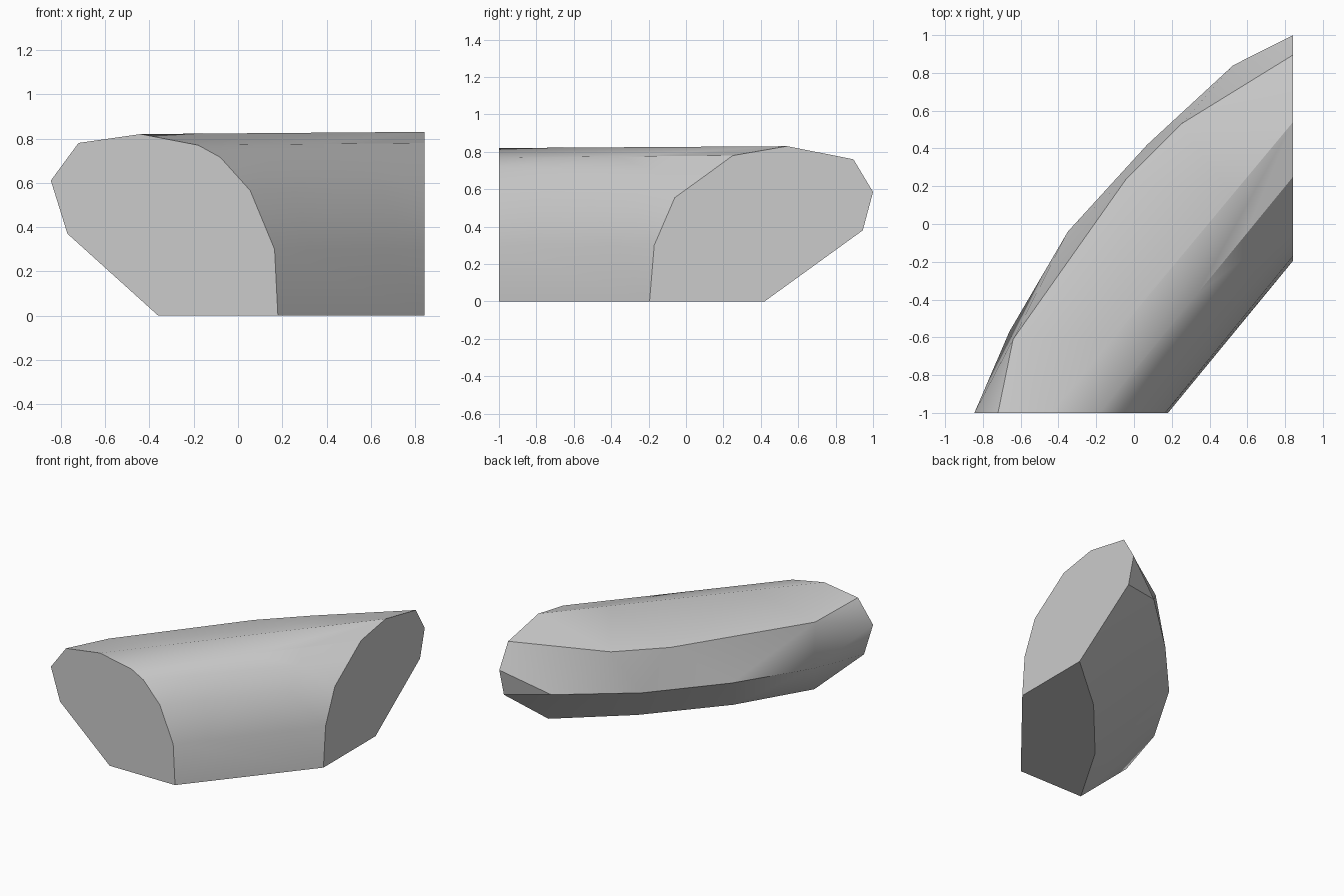
import bpy
import bmesh
import math
from mathutils import Vector

old = bpy.data.objects.get("Cube")
if old:
    bpy.data.objects.remove(old, do_unlink=True)

FRONT, SIDE = -1.0, 0.842   # planes of the two flat cut ends

stone = bpy.data.materials.new("light grey")
stone.use_nodes = True
stone.diffuse_color = (0.6, 0.6, 0.6, 1)
stone.node_tree.nodes["Principled BSDF"].inputs["Base Color"].default_value = (0.6, 0.6, 0.6, 1)


def front(x, z):
    return Vector((x, FRONT, z))


def side(y, z):
    return Vector((SIDE, y, z))


def straight(a, b, steps=4):
    return [a.lerp(b, i / steps) for i in range(steps + 1)]


def strip(bm, a, b):
    """Join two lengthwise rows of vertices, always taking the shorter diagonal."""
    i = j = 0
    while i < len(a) - 1 or j < len(b) - 1:
        step_a = j == len(b) - 1 or (
            i < len(a) - 1
            and (a[i + 1].co - b[j].co).length < (a[i].co - b[j + 1].co).length)
        if step_a:
            tri = (a[i], a[i + 1], b[j])
            i += 1
        else:
            tri = (a[i], b[j + 1], b[j])
            j += 1
        if len(set(tri)) == 3:
            bm.faces.new(tri)


# Straight inner wall rolling over to the top ridge
rows = [straight(front(*f), side(*s)) for f, s in (
    ((0.18, 0), (-0.195, 0)),
    ((0.165, 0.30), (-0.17, 0.30)),
    ((0.055, 0.565), (-0.06, 0.555)),
    ((-0.08, 0.715), (0.12, 0.685)),
    ((-0.18, 0.77), (0.25, 0.78)),
    ((-0.44, 0.82), (0.54, 0.83)))]

# Bowed outer wall: upper crease, end points, lower crease and foot
upper = [Vector(p) for p in ((-0.64, -0.61, 0.725), (-0.04, 0.24, 0.70), (0.25, 0.53, 0.70))]
lower = [Vector(p) for p in ((-0.66, -0.57, 0.40), (-0.35, -0.04, 0.41),
                             (0.07, 0.42, 0.40), (0.525, 0.84, 0.425))]
foot = [Vector(p) for p in ((-0.055, -0.483, 0), (0.383, 0.023, 0))]
rows += [
    [front(-0.72, 0.78)] + upper + [side(0.895, 0.76)],
    [front(-0.845, 0.61)] + lower + [side(1.0, 0.585)],
    [front(-0.77, 0.37)] + lower + [side(0.945, 0.38)],
    [front(-0.36, 0)] + foot + [side(0.42, 0)]]

# Skin the rows, then close both ends
bm = bmesh.new()
shared = {}


def vert(p):
    key = tuple(round(c, 4) for c in p)
    if key not in shared:
        shared[key] = bm.verts.new(p)
    return shared[key]


rings = [[vert(p) for p in row] for row in rows]
for a, b in zip(rings, rings[1:] + rings[:1]):
    strip(bm, a, b)
bm.faces.new([r[0] for r in rings])
bm.faces.new([r[-1] for r in rings])
bmesh.ops.recalc_face_normals(bm, faces=bm.faces)
bmesh.ops.dissolve_limit(bm, angle_limit=math.radians(0.5), verts=bm.verts, edges=bm.edges)

mesh = bpy.data.meshes.new("curved_block")
bm.to_mesh(mesh)
bm.free()
mesh.materials.append(stone)
block = bpy.data.objects.new("curved_block", mesh)
bpy.context.collection.objects.link(block)
bpy.context.view_layer.objects.active = block
block.select_set(True)
bpy.ops.object.shade_smooth_by_angle(angle=math.radians(30))
